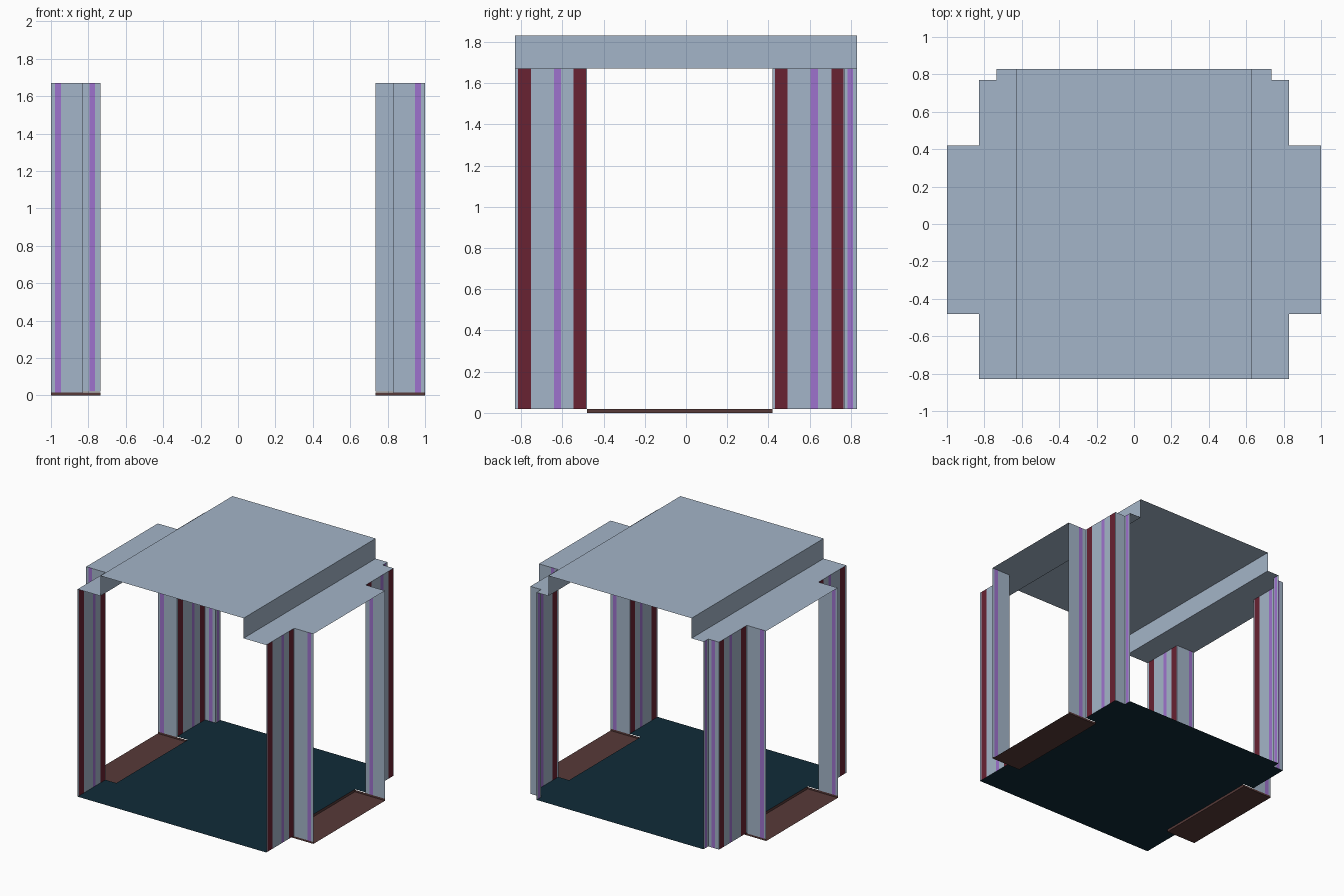
import bpy

if "Cube" in bpy.data.objects:
    bpy.data.objects.remove(bpy.data.objects["Cube"])

def material(name, rgb):
    m = bpy.data.materials.new(name)
    m.diffuse_color = (*rgb, 1)
    m.use_nodes = True
    m.node_tree.nodes["Principled BSDF"].inputs["Base Color"].default_value = m.diffuse_color
    return m

MATS = [material("pale steel", (0.37, 0.46, 0.58)),
        material("dark red", (0.14, 0.016, 0.032)),
        material("purple", (0.34, 0.17, 0.61)),
        material("dark teal", (0.005, 0.024, 0.04)),
        material("brown", (0.095, 0.042, 0.04))]
STEEL, RED, PURPLE, TEAL, BROWN = range(5)

FLOOR, EAVE, TOP = 0.02, 1.67, 1.83       # heights
Y0, Y1, Y2, Y3, Y4 = -0.83, -0.48, 0.42, 0.77, 0.83
X0, X1, X2, X3 = 0.63, 0.735, 0.83, 1.0


def build(name, quads):
    """Make one object from a list of (corners, material index)."""
    verts, faces, index = [], [], {}
    for corners, _ in quads:
        for c in corners:
            index.setdefault(c, len(index))
        faces.append([index[c] for c in corners])
    mesh = bpy.data.meshes.new(name)
    mesh.from_pydata(list(index), [], faces)
    for m in MATS:
        mesh.materials.append(m)
    for p, (_, mat) in zip(mesh.polygons, quads):
        p.material_index = mat
    ob = bpy.data.objects.new(name, mesh)
    bpy.context.collection.objects.link(ob)
    return ob


def flat(xa, xb, ya, yb, z, mat, up=True):
    xa, xb = sorted((xa, xb))
    c = [(xa, ya, z), (xb, ya, z), (xb, yb, z), (xa, yb, z)]
    return (c if up else c[::-1], mat)


def wall(axis, at, a, b, z0, z1, stripes=(), mat=STEEL, flip=False):
    """Upright sheet along x or y, cut into vertical colour bands."""
    a, b = sorted((a, b))
    cuts = sorted({a, b, *[v for s in stripes for v in s[:2]]})
    out = []
    for u, v in zip(cuts, cuts[1:]):
        mid = (u + v) / 2
        colour = next((s[2] for s in stripes if s[0] < mid < s[1]), mat)
        c = [(u, z0), (v, z0), (v, z1), (u, z1)]
        c = [(p, at, z) if axis == "x" else (at, p, z) for p, z in c]
        out.append((c[::-1] if flip else c, colour))
    return out


def band(centre, width, mat):
    return (centre - width / 2, centre + width / 2, mat)


# floor, notched at both side doorways
build("floor", [flat(-X2, X2, Y0, Y1, FLOOR, TEAL),
                flat(-X1, X1, Y1, Y2, FLOOR, TEAL),
                flat(-X2, X2, Y2, Y3, FLOOR, TEAL),
                flat(-X1, X1, Y3, Y4, FLOOR, TEAL)])

# raised roof, open at front and back
build("raised_roof", [flat(-X0, X0, Y0, Y4, TOP, STEEL)]
      + wall("y", X0, Y0, Y4, EAVE, TOP)
      + wall("y", -X0, Y0, Y4, EAVE, TOP, flip=True))

for side, s in (("right", 1), ("left", -1)):
    left = s < 0
    # stepped lower roof
    build(side + "_lower_roof", [
        flat(s * X0, s * X2, Y0, Y1, EAVE, STEEL),
        flat(s * X0, s * X3, Y1, Y2, EAVE, STEEL),
        flat(s * X0, s * X2, Y2, Y3, EAVE, STEEL),
        flat(s * X0, s * X1, Y3, Y4, EAVE, STEEL)])
    # sunken door sill with low risers
    build(side + "_door_sill", [flat(s * X1, s * X3, Y1, Y2, 0, BROWN)]
          + wall("y", s * X1, Y1, Y2, 0, FLOOR, mat=BROWN, flip=left)
          + wall("x", Y1, s * X1, s * X3, 0, 0.015, mat=BROWN)
          + wall("x", Y2, s * X1, s * X3, 0, 0.015, mat=BROWN, flip=True))
    # front corner wall and door jamb
    build(side + "_front_wall",
          wall("y", s * X2, Y0, Y1, FLOOR, EAVE,
               [band(-0.783, 0.062, RED), band(-0.623, 0.034, PURPLE),
                band(-0.515, 0.06, RED)], flip=left)
          + wall("x", Y1, s * X2, s * X3, 0.015, EAVE,
                 [band(s * 0.963, 0.032, PURPLE)]))
    # back corner wall, door jamb and narrow return
    jamb = -0.963 if left else 0.88
    build(side + "_back_wall",
          wall("x", Y2, s * X2, s * X3, 0.015, EAVE,
               [band(jamb, 0.032, PURPLE)], flip=True)
          + wall("y", s * X2, Y2, Y3, FLOOR, EAVE,
                 [band(0.463, 0.06, RED), band(0.623, 0.036, PURPLE),
                  band(0.735, 0.058, RED)], flip=left)
          + wall("x", Y3, s * X1, s * X2, FLOOR, EAVE,
                 [band(-0.78, 0.03, PURPLE)] if left else [], flip=True)
          + wall("y", s * X1, Y3, Y4, FLOOR, EAVE,
                 [band(0.797, 0.028, PURPLE)], flip=left))
